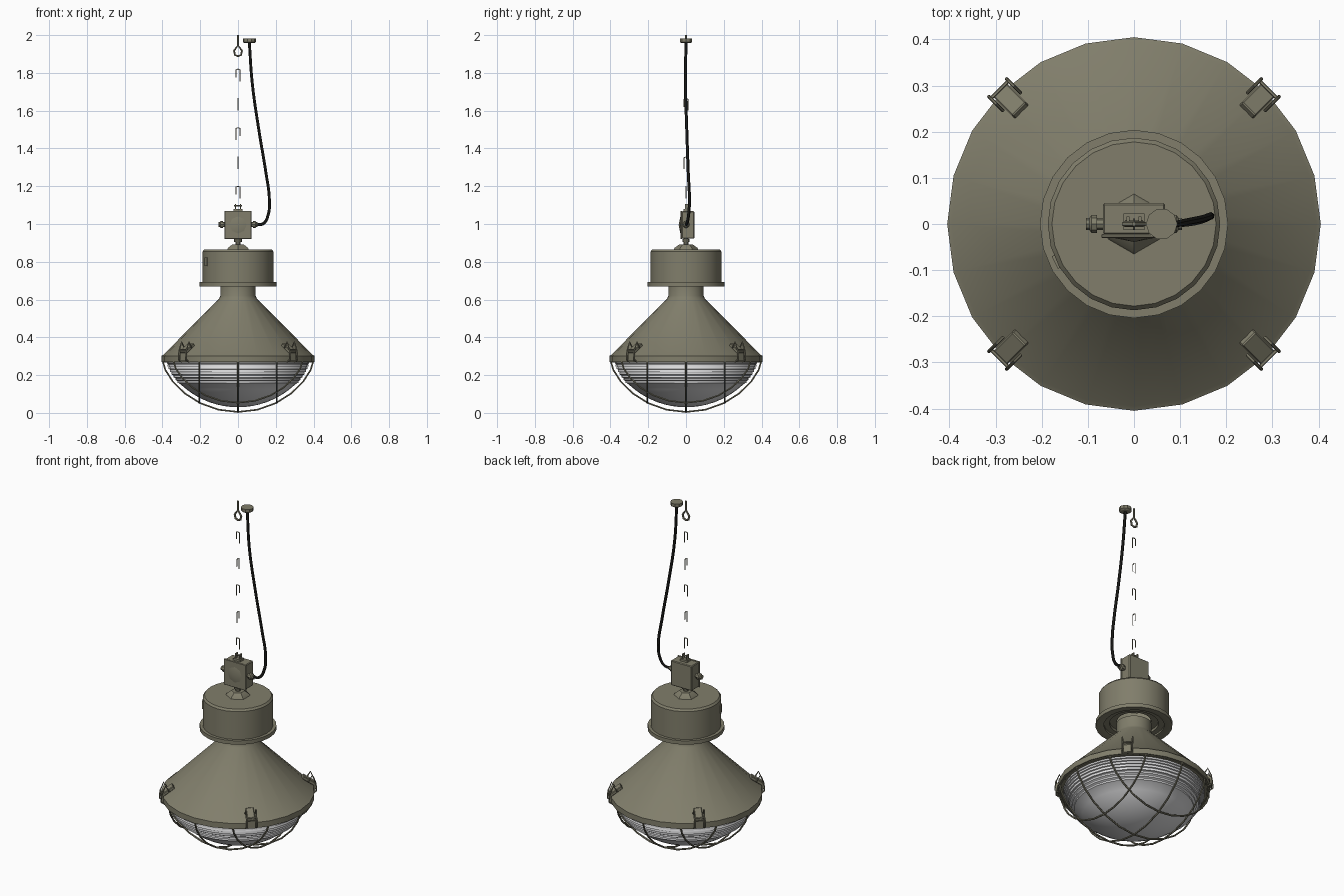
import bpy, bmesh
from math import sin, cos, pi, sqrt, radians
from mathutils import Vector, Matrix

if "Cube" in bpy.data.objects:
    bpy.data.objects.remove(bpy.data.objects["Cube"], do_unlink=True)


def material(name, rgb):
    m = bpy.data.materials.new(name)
    m.use_nodes = True
    m.diffuse_color = (*rgb, 1)
    m.node_tree.nodes["Principled BSDF"].inputs["Base Color"].default_value = (*rgb, 1)
    return m


OLIVE = material("olive paint", (0.218, 0.208, 0.147))
BLACK = material("black rubber", (0.015, 0.015, 0.013))
GLASS = material("grey glass", (0.7, 0.7, 0.71))
PALE = material("pale glass edge", (0.82, 0.82, 0.83))


def finish(name, bm, mats, angle=35):
    mesh = bpy.data.meshes.new(name)
    bmesh.ops.recalc_face_normals(bm, faces=bm.faces)
    bm.to_mesh(mesh)
    bm.free()
    ob = bpy.data.objects.new(name, mesh)
    bpy.context.collection.objects.link(ob)
    for m in mats:
        mesh.materials.append(m)
    bpy.ops.object.select_all(action='DESELECT')
    ob.select_set(True)
    bpy.context.view_layer.objects.active = ob
    bpy.ops.object.shade_smooth_by_angle(angle=radians(angle))
    return ob


def lathe(name, profile, mats, sides=24, place=Matrix(), rule=None):
    """Turn (radius, height) points around the z axis."""
    bm = bmesh.new()
    vs = [bm.verts.new((r, 0, z)) for r, z in profile]
    es = [bm.edges.new(pair) for pair in zip(vs, vs[1:])]
    bmesh.ops.spin(bm, geom=vs + es, cent=(0, 0, 0), axis=(0, 0, 1),
                   angle=2 * pi, steps=sides, use_duplicate=False)
    bmesh.ops.remove_doubles(bm, verts=bm.verts, dist=0.0002)
    if rule:
        bm.normal_update()
        for f in bm.faces:
            f.material_index = rule(f)
    bm.transform(place)
    return finish(name, bm, mats)


def box(name, size, place, bevel=0.0, mat=OLIVE):
    bm = bmesh.new()
    bmesh.ops.create_cube(bm, size=1, matrix=Matrix.Diagonal((*size, 1)))
    if bevel:
        bmesh.ops.bevel(bm, geom=bm.edges[:], offset=bevel, segments=1, affect='EDGES')
    bm.transform(place)
    return finish(name, bm, [mat], 25)


def wire(name, paths, radius, mat=OLIVE, smooth=False, place=Matrix(), cyclic=False):
    """Round wire along one or more paths, turned into a mesh."""
    cu = bpy.data.curves.new(name, 'CURVE')
    cu.dimensions = '3D'
    cu.bevel_depth = radius
    cu.bevel_resolution = 1
    cu.use_fill_caps = True
    cu.resolution_u = 6
    for path in paths:
        sp = cu.splines.new('BEZIER' if smooth else 'POLY')
        pts = sp.bezier_points if smooth else sp.points
        pts.add(len(path) - 1)
        for p, co in zip(pts, path):
            if smooth:
                p.co = co
                p.handle_left_type = p.handle_right_type = 'AUTO'
            else:
                p.co = (*co, 1)
        sp.use_cyclic_u = cyclic
    ob = bpy.data.objects.new(name, cu)
    bpy.context.collection.objects.link(ob)
    cu.materials.append(mat)
    bpy.ops.object.select_all(action='DESELECT')
    ob.select_set(True)
    bpy.context.view_layer.objects.active = ob
    bpy.ops.object.convert(target='MESH')
    ob = bpy.context.object
    ob.data.transform(place)
    bpy.ops.object.shade_smooth_by_angle(angle=radians(50))
    return ob


def at(x, y, z):
    return Matrix.Translation((x, y, z))


# Conical shade with rim and neck
lathe("shade", [(0.36, 0.285), (0.375, 0.27), (0.405, 0.27), (0.405, 0.302),
                (0.395, 0.308), (0.1, 0.605), (0.093, 0.62), (0.093, 0.68)], [OLIVE])

# Gear housing drum, with recessed rings underneath
lathe("gear_housing", [(0.09, 0.7), (0.13, 0.7), (0.13, 0.685), (0.16, 0.685), (0.16, 0.675),
                       (0.18, 0.67), (0.204, 0.67), (0.204, 0.692), (0.187, 0.692),
                       (0.187, 0.855), (0.178, 0.866), (0, 0.866)], [OLIVE])
turn = Matrix.Rotation(radians(206), 4, 'Z')
box("housing_label", (0.008, 0.03, 0.045), turn @ at(0.187, 0, 0.8))

# Hexagonal collar and stem under the junction box
lathe("collar", [(0.065, 0.866), (0.06, 0.874), (0.035, 0.892), (0, 0.892)], [OLIVE], 6,
      Matrix.Rotation(pi / 6, 4, 'Z'))
lathe("stem", [(0, 0.885), (0.014, 0.885), (0.014, 0.905), (0.02, 0.905), (0.02, 0.92),
               (0.014, 0.92), (0.014, 0.94)], [OLIVE], 10)

# Junction box with its front cover
box("junction_box", (0.135, 0.068, 0.145), at(0, 0.011, 0.995), 0.004)
box("front_cover", (0.142, 0.008, 0.15), at(0, -0.026, 0.995), 0.002)
lathe("cover_boss", [(0.045, 0), (0, 0.009)], [OLIVE], 8,
      at(0, -0.03, 0.995) @ Matrix.Rotation(pi / 2, 4, 'X'))

# Cable glands on both sides of the box
for side, name in ((1, "left_gland"), (-1, "right_gland")):
    lathe(name, [(0.013, 0.06), (0.013, 0.08), (0.019, 0.08), (0.019, 0.092),
                 (0.013, 0.097), (0.013, 0.104), (0, 0.104)], [OLIVE], 8,
          at(0, 0, 0.997) @ Matrix.Rotation(side * pi / 2, 4, 'Y'))

# Hanging bracket on top of the box
box("bracket_base", (0.045, 0.035, 0.012), at(0, 0.005, 1.074))
for x in (-0.013, 0.013):
    box("bracket_ear", (0.006, 0.022, 0.034), at(x, 0.005, 1.09))
wire("bracket_pin", [[(-0.02, 0.005, 1.097), (0.02, 0.005, 1.097)]], 0.004)

# Ceiling cap and power cable
lathe("ceiling_cap", [(0, 1.957), (0.025, 1.957), (0.034, 1.963), (0.034, 1.981), (0, 1.981)],
      [OLIVE], 10, at(0.06, 0, 0))
wire("cable", [[(0.06, 0, 1.96), (0.075, -0.003, 1.75), (0.11, 0.004, 1.5), (0.148, 0.012, 1.27),
                (0.166, 0.018, 1.13), (0.16, 0.014, 1.05), (0.135, 0.005, 1.003),
                (0.098, 0, 0.997)]], 0.008, BLACK, smooth=True)

# Ceiling hook with a teardrop eye
wire("hook_eye", [[(0, 0, 1.947), (0.021, 0, 1.917), (0.016, 0, 1.895), (0, 0, 1.888),
                   (-0.016, 0, 1.895), (-0.021, 0, 1.917)]], 0.006, cyclic=True)
wire("hook_stem", [[(0, 0, 1.945), (0, 0, 2)]], 0.005)

# Chain of separate half links, alternately turned
for i in range(5):
    link = [(-0.01, 0, -0.045), (-0.01, 0, -0.004), (0, 0, 0), (0.01, 0, -0.004), (0.01, 0, -0.065)]
    wire("chain_link", [link], 0.0025,
         place=at(0, 0, 1.82 - 0.155 * i) @ Matrix.Rotation(i * pi / 2, 4, 'Z'))


def bowl_radius(z):
    """Radius of the glass at a height."""
    return 0.375 * sqrt(max(0, 1 - ((0.27 - z) / 0.24) ** 1.5))


# Glass bowl: stepped ribs above, a smooth dome below
ribs = []
for i in range(8):
    z = 0.27 - 0.0145 * i
    r = bowl_radius(z)
    ribs += [(r, z), (r, z - 0.009), (r - 0.007, z - 0.011)]
dome = []
for i in range(9):
    t = radians(37 + 53 * i / 8)
    z = 0.27 - 0.24 * sin(t)
    dome.append((bowl_radius(z), z))
lathe("glass_bowl", ribs + dome, [GLASS, PALE], 32,
      rule=lambda f: int(f.calc_center_median().z > 0.155 and abs(f.normal.z) < 0.1))


# Wire guard: three arcs each way over a shallow bowl
def guard_arc(offset):
    reach = sqrt(0.398 ** 2 - offset ** 2)
    arc = []
    for i in range(13):
        a = pi * i / 12
        u = -reach * cos(a)
        left = max(0, 1 - (u * u + offset * offset) / 0.398 ** 2)
        arc.append(Vector((u, offset, 0.272 - 0.267 * left ** 0.66)))
    return arc


arcs = [guard_arc(o) for o in (-0.205, 0, 0.205)]
quarter = Matrix.Rotation(pi / 2, 3, 'Z')
wire("guard", arcs + [[quarter @ p for p in arc] for arc in arcs], 0.005)
ring = [(0.393 * cos(k * pi / 12), 0.393 * sin(k * pi / 12), 0.272) for k in range(24)]
wire("guard_ring", [ring], 0.005, cyclic=True)

# Four spring clips around the rim
for k in range(4):
    spot = Matrix.Rotation(pi / 4 + k * pi / 2, 4, 'Z')
    box("clip_block", (0.08, 0.042, 0.018),
        spot @ at(0.38, 0, 0.34) @ Matrix.Rotation(radians(35), 4, 'Y'), 0.003)
    box("clip_plate", (0.008, 0.042, 0.045), spot @ at(0.409, 0, 0.297))
    for y in (-0.027, 0.027):
        wire("clip_arm", [[(0.395, y, 0.268), (0.418, y, 0.285), (0.414, y, 0.33),
                           (0.395, y, 0.375), (0.375, y, 0.345)]], 0.004, place=spot)
    wire("clip_bar", [[(0.412, -0.027, 0.335), (0.412, 0.027, 0.335)]], 0.004, place=spot)
